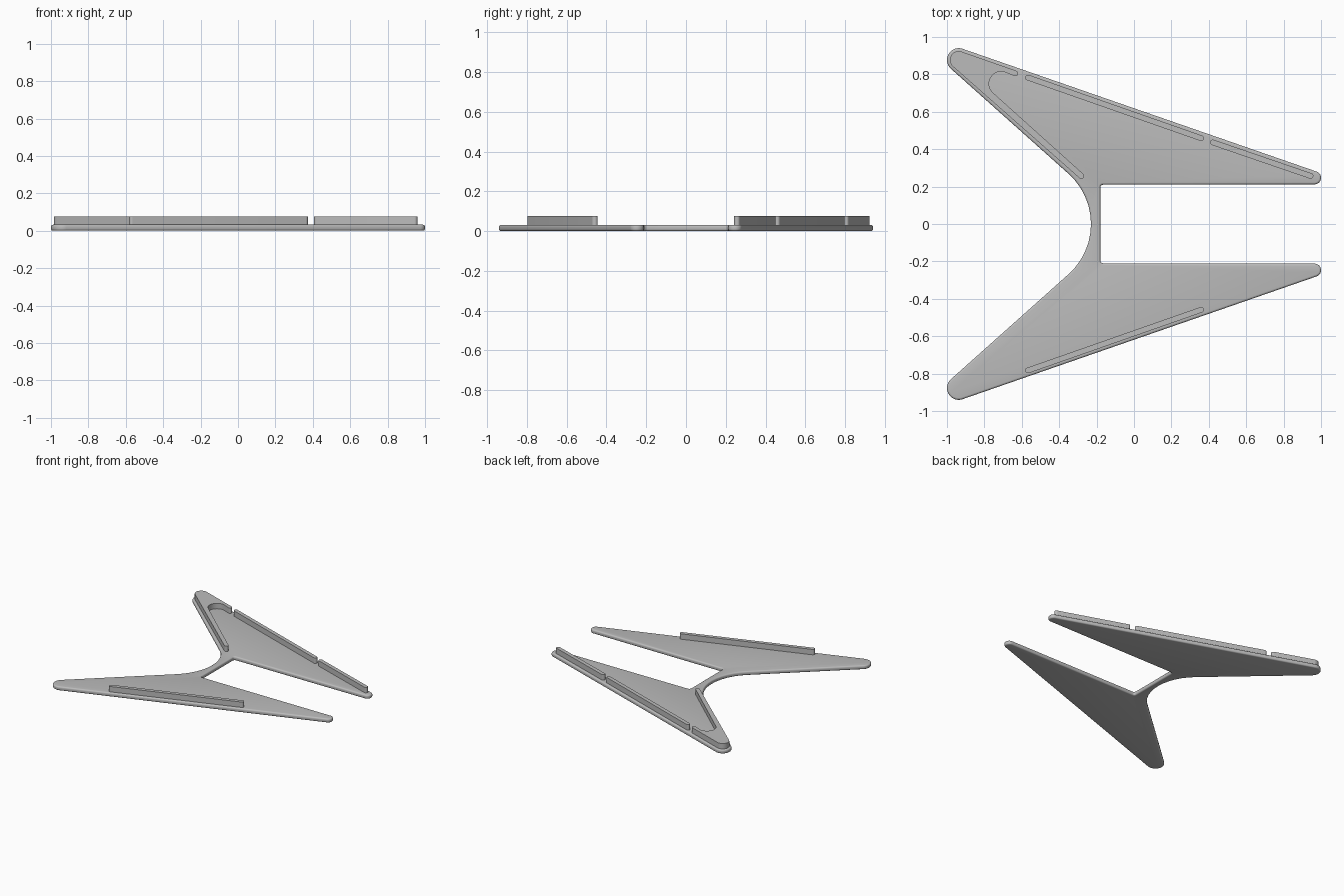
import bpy, bmesh, math
from mathutils import Vector

if "Cube" in bpy.data.objects:
    bpy.data.objects.remove(bpy.data.objects["Cube"])

grey = bpy.data.materials.new("plain grey")
grey.use_nodes = True
COLOUR = (0.5, 0.5, 0.5, 1)
grey.diffuse_color = COLOUR
grey.node_tree.nodes["Principled BSDF"].inputs["Base Color"].default_value = COLOUR


def belt(circles):
    """Counter-clockwise outline around circles; a negative radius is a concave corner."""
    normals = []
    for i, (x, y, r) in enumerate(circles):
        x2, y2, r2 = circles[(i + 1) % len(circles)]
        d = Vector((x2 - x, y2 - y))
        k = (r - r2) / d.length
        d.normalize()
        normals.append(d * k + Vector((d.y, -d.x)) * math.sqrt(1 - k * k))
    points = []
    for i, (x, y, r) in enumerate(circles):
        start = math.atan2(normals[i - 1].y, normals[i - 1].x)
        sweep = (math.atan2(normals[i].y, normals[i].x) - start) % math.tau
        if r < 0:
            sweep -= math.tau
        steps = max(4, round(abs(sweep) / math.radians(8)))
        for s in range(steps + 1):
            a = start + sweep * s / steps
            points.append((x + r * math.cos(a), y + r * math.sin(a)))
    return points


def slab(name, circles, z0, z1, bevel=0):
    """Extrude a belt outline from z0 to z1."""
    bm = bmesh.new()
    base = bm.faces.new([bm.verts.new((x, y, z0)) for x, y in belt(circles)])
    top = bmesh.ops.extrude_face_region(bm, geom=[base], use_keep_orig=True)
    verts = [v for v in top["geom"] if isinstance(v, bmesh.types.BMVert)]
    bmesh.ops.translate(bm, verts=verts, vec=(0, 0, z1 - z0))
    bmesh.ops.recalc_face_normals(bm, faces=bm.faces)
    mesh = bpy.data.meshes.new(name)
    bm.to_mesh(mesh)
    bm.free()
    mesh.materials.append(grey)
    ob = bpy.data.objects.new(name, mesh)
    bpy.context.collection.objects.link(ob)
    bpy.ops.object.select_all(action='DESELECT')
    ob.select_set(True)
    bpy.context.view_layer.objects.active = ob
    if bevel:
        mod = ob.modifiers.new("rounded rim", 'BEVEL')
        mod.width, mod.segments = bevel, 4
        mod.limit_method, mod.angle_limit = 'ANGLE', math.radians(50)
        bpy.ops.object.modifier_apply(modifier=mod.name)
    bpy.ops.object.shade_smooth_by_angle(angle=math.radians(30))
    return ob


PLATE_TOP, RIB_TOP, RIB_R = 0.032, 0.075, 0.015

# Swept, forked base plate: two wings, a curved waist and a square slot
slab("base_plate", [
    (0.965, 0.247, 0.035), (-0.937, 0.877, 0.063),
    (-0.59, 0, -0.36),
    (-0.937, -0.877, 0.063), (0.965, -0.247, 0.035),
    (-0.165, -0.195, -0.015), (-0.165, 0.195, -0.015),
], 0, PLATE_TOP, 0.011)


# Straight ribs with rounded ends along the outer edges
def rib(name, a, b):
    slab(name, [(*a, RIB_R), (*b, RIB_R)], PLATE_TOP - 0.008, RIB_TOP)


rib("back_long_rib", (-0.567, 0.783), (0.358, 0.459))
rib("back_short_rib", (0.422, 0.436), (0.944, 0.257))
rib("front_long_rib", (-0.567, -0.783), (0.358, -0.459))

# Raised wing tip with a hooked inner edge and a rib down the slanted side
slab("wing_tip_rib", [
    (-0.634, 0.805, RIB_R), (-0.937, 0.877, 0.047),
    (-0.282, 0.257, RIB_R), (-0.71, 0.75, -0.065),
], PLATE_TOP - 0.008, RIB_TOP)
